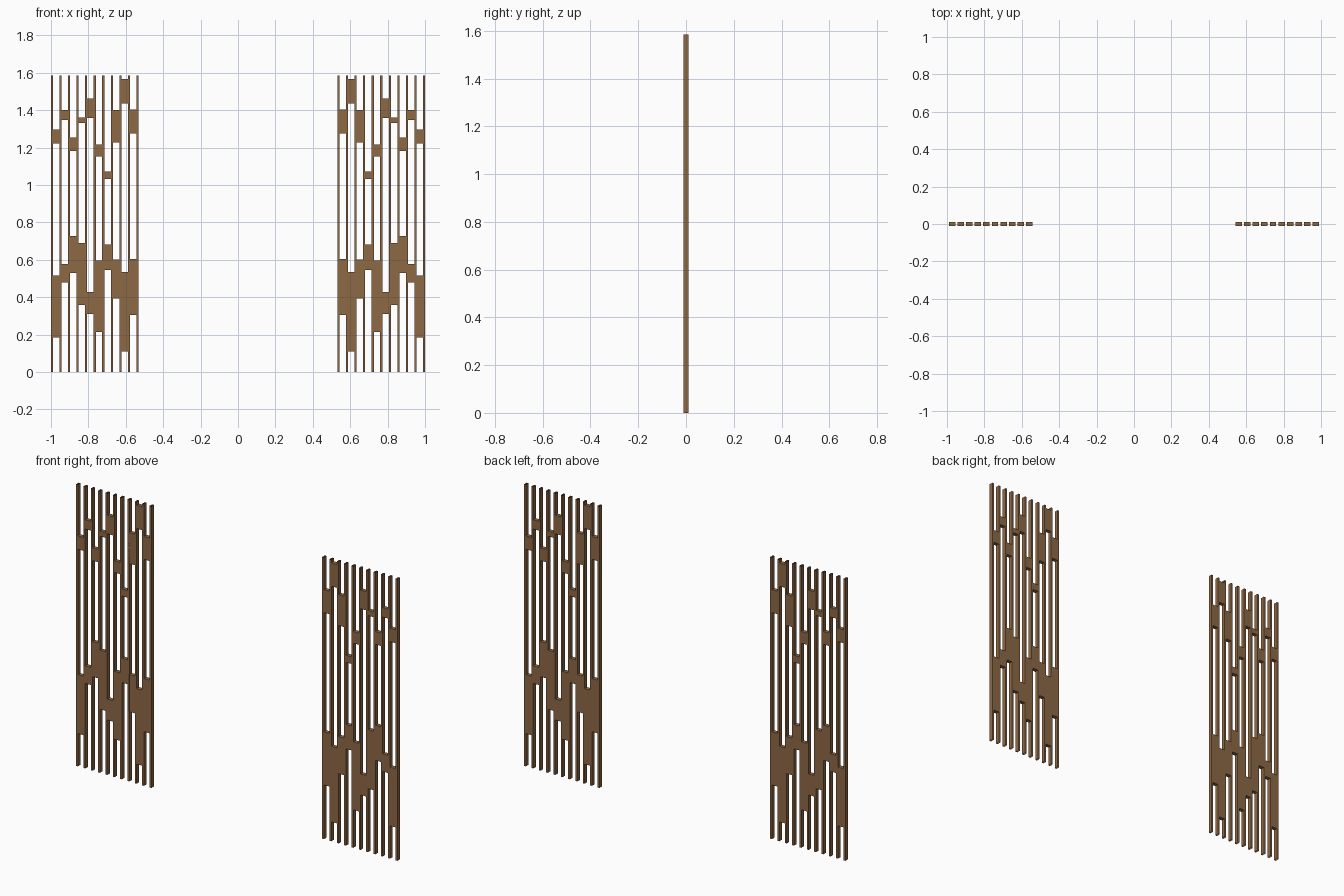
import bpy, bmesh
from mathutils import Matrix, Vector

if "Cube" in bpy.data.objects:
    bpy.data.objects.remove(bpy.data.objects["Cube"])

HEIGHT, DEPTH = 1.585, 0.023
SLAT_W, PITCH, OUTER = 0.011, 0.0457, 0.9945   # slat width, spacing, outermost centre
GAPS = 10

# (bottom, top) of the filler blocks in each gap, from the outer edge inwards
UPPER = [(1.222, 1.297), (1.348, 1.400), (1.182, 1.254), (1.332, 1.361), (1.358, 1.462),
         (1.152, 1.217), (1.032, 1.072), (1.227, 1.401), (1.436, 1.567), (1.275, 1.404)]
LOWER = [(0.185, 0.516), (0.479, 0.578), (0.529, 0.727), (0.358, 0.690), (0.310, 0.428),
         (0.214, 0.596), (0.545, 0.682), (0.393, 0.602), (0.110, 0.535), (0.305, 0.604)]

wood = bpy.data.materials.new("brown_wood")
wood.diffuse_color = (0.27, 0.14, 0.06, 1)
wood.use_nodes = True
wood.node_tree.nodes["Principled BSDF"].inputs["Base Color"].default_value = wood.diffuse_color


def add_box(bm, x, width, z0, z1, capped=True):
    m = Matrix.Translation((x, 0, (z0 + z1) / 2)) @ Matrix.Diagonal((width, DEPTH, z1 - z0, 1))
    verts = bmesh.ops.create_cube(bm, size=1, matrix=m)["verts"]
    if not capped:
        faces = {f for v in verts for f in v.link_faces}
        ends = [f for f in faces if abs(f.normal.z) > 0.9]
        bmesh.ops.delete(bm, geom=ends, context='FACES_ONLY')


def make_object(name, boxes, capped=True):
    bm = bmesh.new()
    for box in boxes:
        add_box(bm, *box, capped=capped)
    mesh = bpy.data.meshes.new(name)
    bm.normal_update()
    bm.to_mesh(mesh)
    bm.free()
    mesh.materials.append(wood)
    obj = bpy.data.objects.new(name, mesh)
    bpy.context.collection.objects.link(obj)


for side, s in (("left", -1), ("right", 1)):
    # Tall thin upright slats, open at the ends
    make_object(side + "_slats",
                [(s * (OUTER - i * PITCH), SLAT_W, 0, HEIGHT) for i in range(GAPS + 1)],
                capped=False)
    # Filler blocks fitted between the slats
    for row, spans in (("upper", UPPER), ("lower", LOWER)):
        make_object(f"{side}_{row}_blocks",
                    [(s * (OUTER - (i + 0.5) * PITCH), PITCH - SLAT_W, z0, z1)
                     for i, (z0, z1) in enumerate(spans)])
